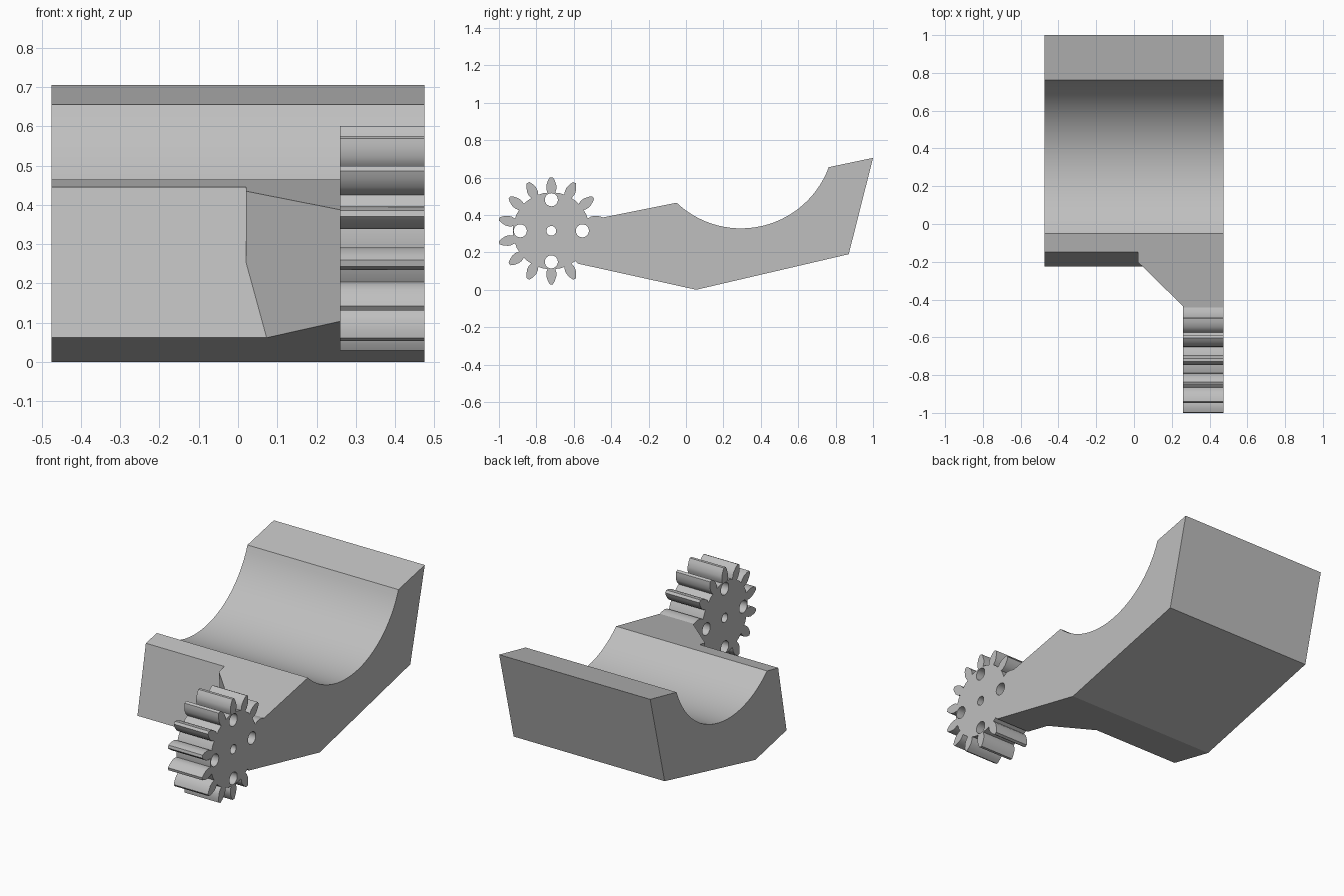
import bpy
import bmesh
from math import sin, cos, radians, pi

cube = bpy.data.objects.get("Cube")
if cube:
    bpy.data.objects.remove(cube, do_unlink=True)

HALF_WIDTH = 0.475
GEAR_INNER = 0.26            # inner face of the gear arm
GEAR_Y, GEAR_Z = -0.72, 0.315
TEETH = 14
ROOT = 0.205

grey = bpy.data.materials.new("light_grey")
grey.use_nodes = True
colour = (0.52, 0.52, 0.52, 1)
grey.diffuse_color = colour
grey.node_tree.nodes["Principled BSDF"].inputs["Base Color"].default_value = colour


def polar(radius, angle, centre=(GEAR_Y, GEAR_Z)):
    return centre[0] + radius * cos(angle), centre[1] + radius * sin(angle)


def loft(name, layers):
    """Closed solid through matching rings of points."""
    bm = bmesh.new()
    rings = [[bm.verts.new(p) for p in layer] for layer in layers]
    for a, b in zip(rings, rings[1:]):
        for i in range(len(a)):
            j = (i + 1) % len(a)
            bm.faces.new((a[i], a[j], b[j], b[i]))
    bm.faces.new(rings[0])
    bm.faces.new(rings[-1])
    bmesh.ops.remove_doubles(bm, verts=bm.verts, dist=0.0001)
    bmesh.ops.recalc_face_normals(bm, faces=bm.faces)
    mesh = bpy.data.meshes.new(name)
    bm.to_mesh(mesh)
    bm.free()
    mesh.materials.append(grey)
    obj = bpy.data.objects.new(name, mesh)
    bpy.context.collection.objects.link(obj)
    return obj


def extrude_x(name, outline, x0, x1):
    return loft(name, [[(x, y, z) for y, z in outline] for x in (x0, x1)])


def cut(target, cutter):
    cutter.hide_render = True
    mod = target.modifiers.new("cut", "BOOLEAN")
    mod.operation = "DIFFERENCE"
    mod.solver = "EXACT"
    mod.object = cutter
    bpy.context.view_layer.objects.active = target
    bpy.ops.object.modifier_apply(modifier=mod.name)
    bpy.data.objects.remove(cutter, do_unlink=True)


# Gear part of the side outline: radius and half thickness up one tooth flank
flank = [(ROOT, 0.021), (0.225, 0.027), (0.245, 0.027), (0.27, 0.018), (0.286, 0.008)]
step = 2 * pi / TEETH
outline = []
for k in range(12):
    angle = step * (k + 0.5)
    if k > 0:                # the first tooth is half buried in the arm
        outline += [polar(r, angle - h / r) for r, h in flank]
    outline += [polar(r, angle + h / r) for r, h in reversed(flank)]
    outline.append(polar(ROOT + 0.001, angle + step / 2))

# Arm underside, back and rim of the cradle
outline += [(-0.58, 0.14), (0.055, 0), (0.87, 0.19), (1.0, 0.705)]

# Round hollow, from the back rim to the front rim
ARC_STEPS = 28
for i in range(ARC_STEPS + 1):
    t = i / ARC_STEPS
    outline.append(polar(0.5, radians(339.8 + (226.5 - 339.8) * t), (0.294, 0.828)))

body = extrude_x("cradle_with_gear_arm", outline, -HALF_WIDTH, HALF_WIDTH)


# Space beside the arm: leaning front wall, small step and diagonal shoulder
STEP_X, LEAN, TILT, SLANT = 0.02, 0.197, -0.075, -0.995


def front_y(z):
    return -0.15 - LEAN * (0.443 - z)


def shoulder_y(x, z):
    return -0.2 + SLANT * (x - STEP_X) + TILT * (z - 0.43)


def relief_ring(z):
    f = front_y(z)
    cross = STEP_X + (f - shoulder_y(STEP_X, z)) / SLANT
    x = max(STEP_X, cross)
    return [(-0.6, f, z), (x, f, z), (x, shoulder_y(x, z), z),
            (GEAR_INNER, shoulder_y(GEAR_INNER, z), z),
            (GEAR_INNER, -1.2, z), (-0.6, -1.2, z)]


meet_z = (shoulder_y(STEP_X, 0) - front_y(0)) / (LEAN - TILT)
cut(body, loft("side_relief", [relief_ring(z) for z in (-0.1, meet_z, 0.8)]))

# Axle hole and four round holes through the gear
holes = [((GEAR_Y, GEAR_Z), 0.026)]
holes += [(polar(0.166, i * pi / 2), 0.035) for i in range(4)]
for centre, radius in holes:
    ring = [polar(radius, 2 * pi * i / 24, centre) for i in range(24)]
    cut(body, extrude_x("hole", ring, 0.2, 0.6))

# Smooth hollow, teeth and holes, keeping the corners crisp
bpy.ops.object.select_all(action="DESELECT")
body.select_set(True)
bpy.context.view_layer.objects.active = body
bpy.ops.object.shade_smooth_by_angle(angle=radians(25))
